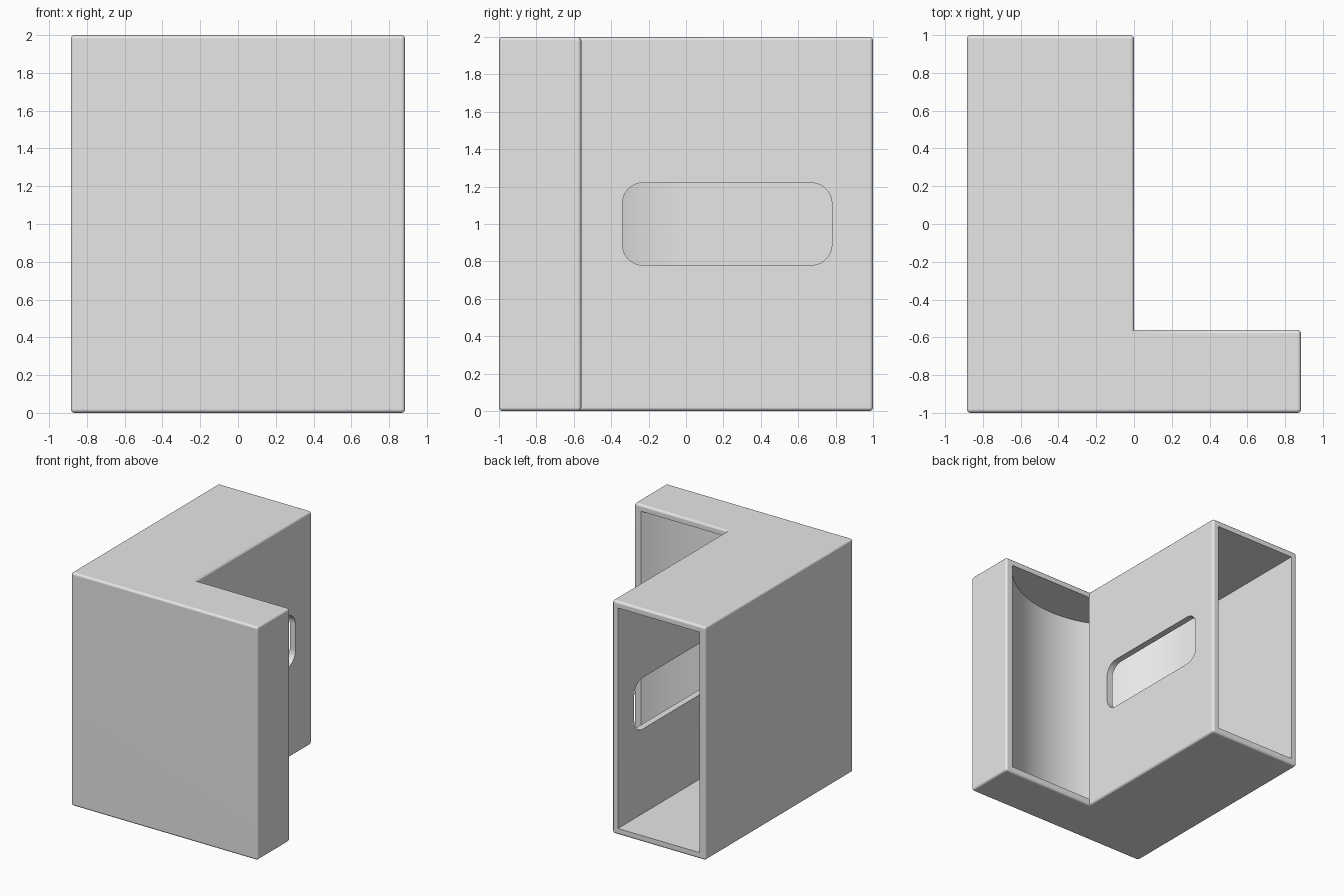
import bpy
import bmesh
from math import cos, sin, radians

cube = bpy.data.objects.get("Cube")
if cube:
    bpy.data.objects.remove(cube, do_unlink=True)

WIDTH, WALL, HEIGHT = 0.885, 0.055, 2.0
STEP = -0.56          # back face of the short leg
INNER = WIDTH - WALL

grey = bpy.data.materials.new("light grey")
grey.use_nodes = True
grey.diffuse_color = (0.8, 0.8, 0.8, 1)
grey.node_tree.nodes["Principled BSDF"].inputs["Base Color"].default_value = (0.8, 0.8, 0.8, 1)


def prism(name, outline, offset, bevel=0):
    """Extrude a closed outline of 3D points; optionally round its convex edges."""
    bm = bmesh.new()
    face = bm.faces.new([bm.verts.new(p) for p in outline])
    moved = bmesh.ops.extrude_face_region(bm, geom=[face])["geom"]
    bmesh.ops.translate(bm, vec=offset, verts=[v for v in moved if isinstance(v, bmesh.types.BMVert)])
    bmesh.ops.recalc_face_normals(bm, faces=bm.faces)
    if bevel:
        convex = [e for e in bm.edges if e.is_convex]
        bmesh.ops.bevel(bm, geom=convex, offset=bevel, segments=3, profile=0.5, affect="EDGES")
    mesh = bpy.data.meshes.new(name)
    bm.to_mesh(mesh)
    bm.free()
    mesh.materials.append(grey)
    obj = bpy.data.objects.new(name, mesh)
    bpy.context.collection.objects.link(obj)
    return obj


def arc(cx, cy, r, start, end, steps):
    angles = [radians(start + (end - start) * i / steps) for i in range(steps + 1)]
    return [(cx + r * cos(a), cy + r * sin(a)) for a in angles]


# L-shaped outer housing with softened edges
plan = [(-WIDTH, -1), (WIDTH, -1), (WIDTH, STEP), (0, STEP), (0, 1), (-WIDTH, 1)]
housing = prism("duct_housing", [(x, y, 0) for x, y in plan], (0, 0, HEIGHT), 0.02)

# Curved passage joining the two rear openings
bend = arc(0.078, -0.037, 0.908, -35.2, -180, 48)
passage = [(0.82, -0.4)] + bend + [(-INNER, 1.1), (-WALL, 1.1), (-WALL, STEP - 0.005),
                                   (0.003, STEP - 0.005), (0.003, -0.4)]
cavity = prism("passage_cutter", [(x, y, WALL) for x, y in passage], (0, 0, HEIGHT - 2 * WALL))

# Rounded slot through the inner side wall
R = 0.11
slot = []
for y, z, a in ((0.67, 1.11, 0), (-0.23, 1.11, 90), (-0.23, 0.89, 180), (0.67, 0.89, 270)):
    slot += arc(y, z, R, a, a + 90, 10)
slot_cutter = prism("slot_cutter", [(-0.2, y, z) for y, z in slot], (0.4, 0, 0))

# Cut both openings and bake the result
bpy.context.view_layer.objects.active = housing
for cutter in (cavity, slot_cutter):
    cutter.hide_render = True
    mod = housing.modifiers.new(cutter.name, "BOOLEAN")
    mod.operation, mod.solver, mod.object = "DIFFERENCE", "EXACT", cutter
    bpy.ops.object.modifier_apply(modifier=mod.name)
    bpy.data.objects.remove(cutter, do_unlink=True)

# Smooth curves, crisp corners
bpy.ops.object.select_all(action="DESELECT")
housing.select_set(True)
bpy.ops.object.shade_smooth_by_angle(angle=radians(32))
weighted = housing.modifiers.new("weighted_normals", "WEIGHTED_NORMAL")
weighted.keep_sharp = True
